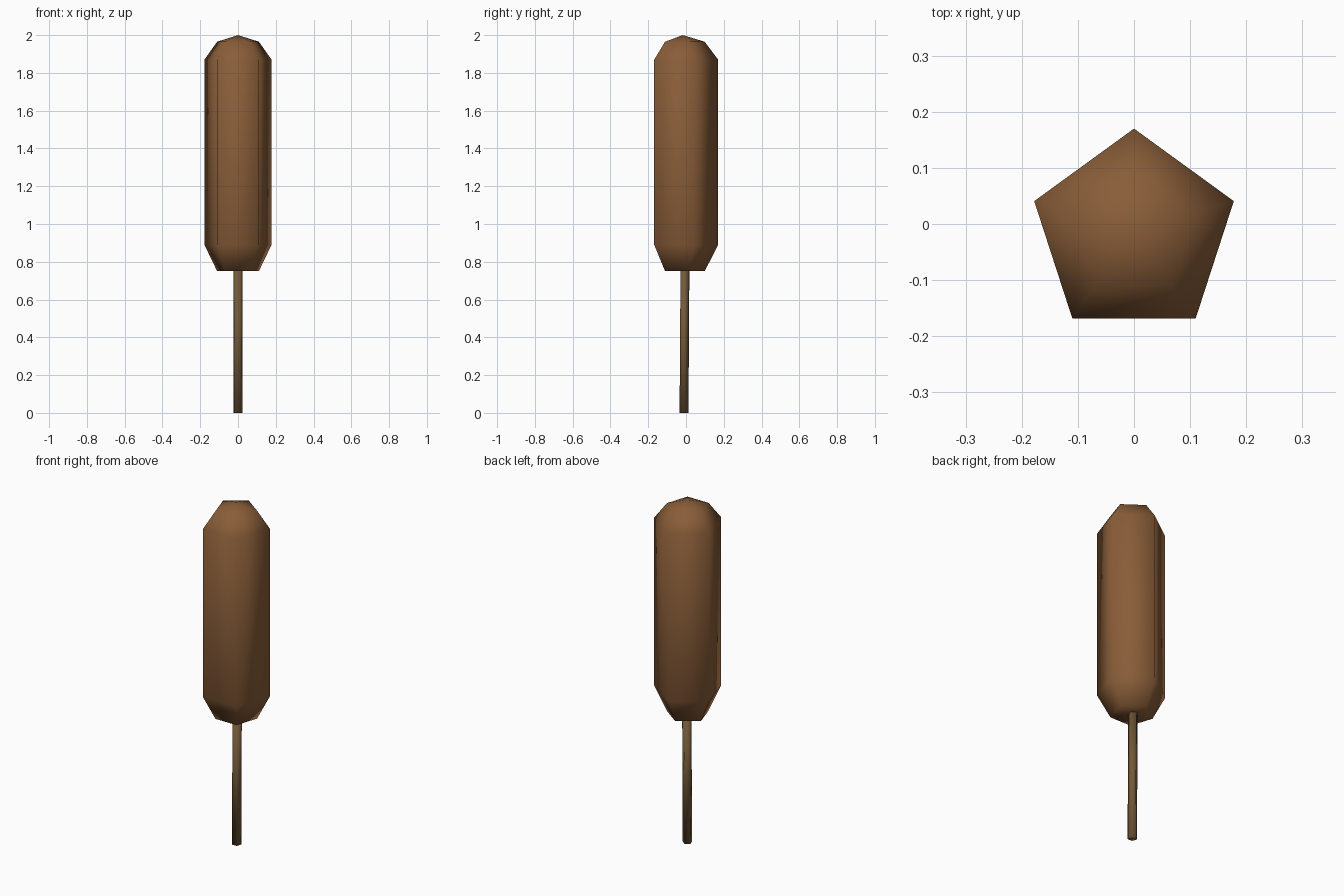
import bpy, bmesh
from math import sin, cos, pi

if "Cube" in bpy.data.objects:
    bpy.data.objects.remove(bpy.data.objects["Cube"])

SIDES = 5


def material(name, color):
    mat = bpy.data.materials.new(name)
    mat.diffuse_color = (*color, 1)
    mat.use_nodes = True
    mat.node_tree.nodes["Principled BSDF"].inputs["Base Color"].default_value = mat.diffuse_color
    return mat


def lathe(name, rings, mat, apex=None):
    """Loft five-sided rings given as (z, radius, centre_y), point towards +y."""
    bm = bmesh.new()
    loops = []
    for z, r, cy in rings:
        angles = [2 * pi * i / SIDES for i in range(SIDES)]
        loops.append([bm.verts.new((r * sin(a), cy + r * cos(a), z)) for a in angles])
    for low, high in zip(loops, loops[1:]):
        for i in range(SIDES):
            j = (i + 1) % SIDES
            bm.faces.new((low[i], low[j], high[j], high[i]))
    bm.faces.new(loops[0])
    if apex:
        tip = bm.verts.new(apex)
        for i in range(SIDES):
            bm.faces.new((loops[-1][i], loops[-1][(i + 1) % SIDES], tip))
    else:
        bm.faces.new(loops[-1])
    bmesh.ops.recalc_face_normals(bm, faces=bm.faces)
    for face in bm.faces:
        face.smooth = True
    mesh = bpy.data.meshes.new(name)
    bm.to_mesh(mesh)
    bm.free()
    mesh.materials.append(mat)
    obj = bpy.data.objects.new(name, mesh)
    bpy.context.collection.objects.link(obj)
    return obj


# Seed head: pentagonal capsule with a low pointed top
CY = -0.017
lathe("seed_head",
      [(0.75, 0.116, CY), (0.89, 0.187, CY), (1.87, 0.187, CY), (1.965, 0.116, CY)],
      material("head_brown", (0.25, 0.11, 0.04)),
      apex=(0, CY, 2.0))

# Stem: thin rod leaning very slightly forward at the foot
lathe("stem",
      [(0.0, 0.026, -0.013), (0.77, 0.026, -0.008)],
      material("stem_brown", (0.17, 0.10, 0.04)))
